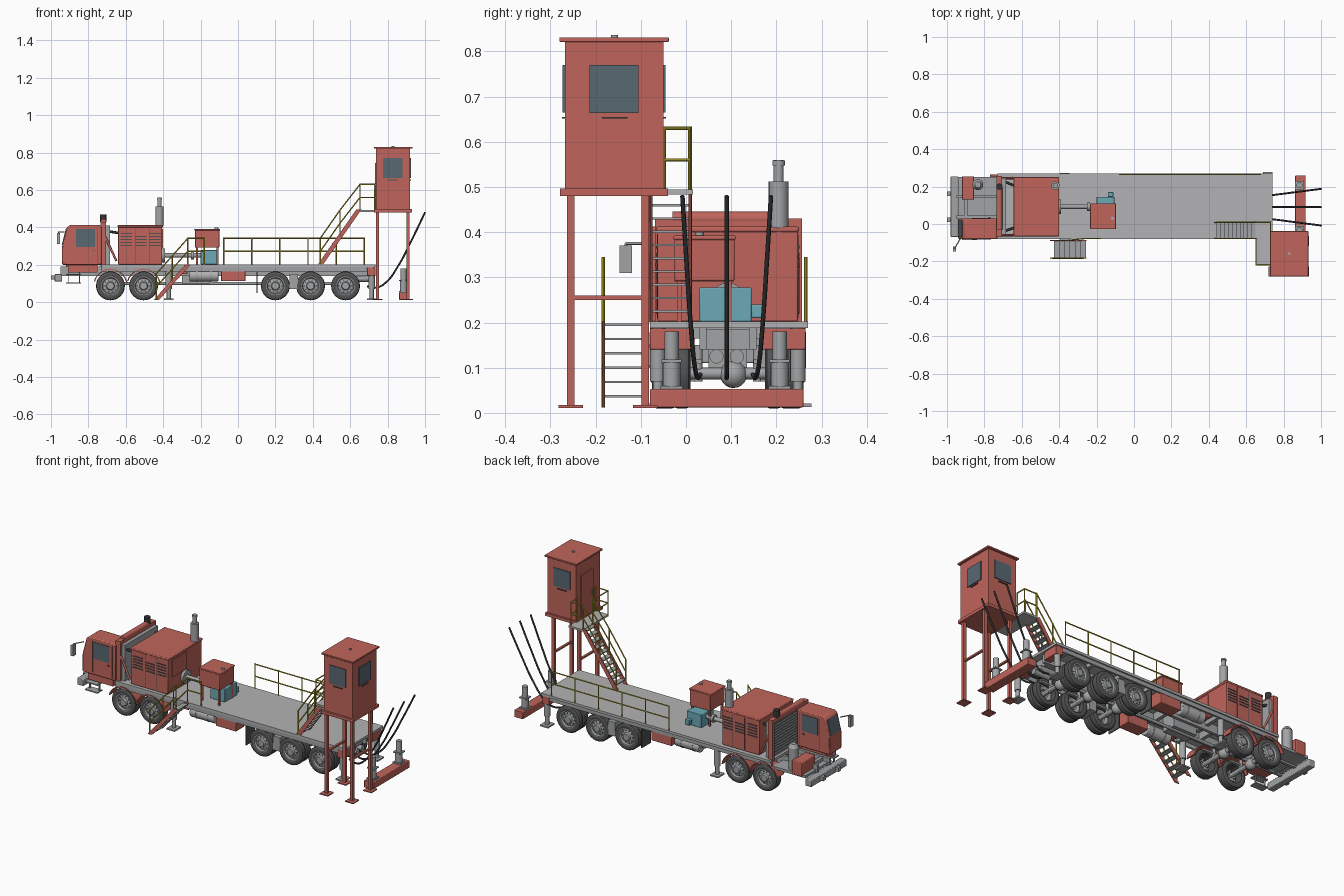
import bpy, bmesh, math
from mathutils import Vector, Matrix

if "Cube" in bpy.data.objects:
    bpy.data.objects.remove(bpy.data.objects["Cube"])

def mat(n, c):
    m = bpy.data.materials.new(n); m.diffuse_color = (*c, 1); return m
RED = mat("red_paint", (.53, .13, .105)); GLASS = mat("dark_glass", (.1, .14, .17))
TEAL = mat("teal", (.15, .4, .47)); YEL = mat("rail_yellow", (.5, .42, .03))
BLACK = mat("black_rubber", (.035, .035, .035)); DARK = mat("tyre", (.085, .085, .085))
STEEL = mat("steel", (.36, .37, .38)); DECK = mat("deck_grey", (.45, .45, .46))
C = .0925   # truck centreline in y

# --- primitive helpers: each returns a function that adds to a bmesh ---
def box(x0, x1, y0, y1, z0, z1):
    def f(bm):
        m = Matrix.Translation(((x0+x1)/2, (y0+y1)/2, (z0+z1)/2)) @ Matrix.Diagonal((abs(x1-x0), abs(y1-y0), abs(z1-z0), 1))
        bmesh.ops.create_cube(bm, size=1, matrix=m)
    return f
def rod(p, q, r, r2=None, n=12):
    def f(bm):
        a, b = Vector(p), Vector(q); d = b - a
        m = Matrix.Translation((a+b)/2) @ d.to_track_quat('Z', 'Y').to_matrix().to_4x4()
        bmesh.ops.create_cone(bm, cap_ends=True, segments=n, radius1=r, radius2=r if r2 is None else r2, depth=d.length, matrix=m)
    return f
def ball(p, r):
    return lambda bm: bmesh.ops.create_uvsphere(bm, u_segments=16, v_segments=10, radius=r, matrix=Matrix.Translation(p))
def prism(pts, y0, y1):
    def f(bm):
        face = bm.faces.new([bm.verts.new((x, y0, z)) for x, z in pts])
        g = bmesh.ops.extrude_face_region(bm, geom=[face])['geom']
        bmesh.ops.translate(bm, vec=(0, y1-y0, 0), verts=[v for v in g if isinstance(v, bmesh.types.BMVert)])
    return f
def lathe(prof, x, y, z, s, n=32):
    def f(bm):
        vs = [bm.verts.new((x, y - s*d, z + r)) for r, d in prof]
        es = [bm.edges.new(e) for e in zip(vs, vs[1:])]
        bmesh.ops.spin(bm, geom=vs+es, cent=(x, y, z), axis=(0, 1, 0), angle=2*math.pi, steps=n, use_merge=True)
    return f
def obj(name, m, *prims, bevel=0):
    bm = bmesh.new()
    for p in prims: p(bm)
    bmesh.ops.remove_doubles(bm, verts=bm.verts, dist=1e-6)
    bmesh.ops.recalc_face_normals(bm, faces=bm.faces)
    for f in bm.faces: f.smooth = True
    for e in bm.edges: e.smooth = e.calc_face_angle(3) < .6
    me = bpy.data.meshes.new(name); bm.to_mesh(me); bm.free()
    o = bpy.data.objects.new(name, me); bpy.context.collection.objects.link(o)
    if m: me.materials.append(m)
    if bevel:
        b = o.modifiers.new("bevel", 'BEVEL'); b.width = bevel; b.segments = 2
    return o
def rail(name, base, h=.14, r=.0035):
    P = [Vector(p) for p in base]; ps = []
    for k in (h, h*.5):
        up = Vector((0, 0, k))
        ps += [rod(a+up, b+up, r, n=8) for a, b in zip(P, P[1:])]
    obj(name, YEL, *ps, *[rod(p, p+Vector((0, 0, h+r)), r, n=8) for p in P])
def stairs(name, x0, z0, x1, z1, y0, y1, n):
    pr = [(x0-.013, z0), (x0+.015, z0), (x1+.015, z1), (x1-.013, z1)]
    obj(name+"_stringers", RED, prism(pr, y0, y0+.006), prism(pr, y1-.006, y1))
    obj(name+"_treads", STEEL, *[box(x0+(x1-x0)*t-.014, x0+(x1-x0)*t+.016, y0+.006, y1-.006, z0+(z1-z0)*t-.003, z0+(z1-z0)*t+.002)
                                 for t in [(i+.8)/n for i in range(n)]])

# --- chassis and deck ---
obj("deck", DECK, box(-.73, .74, -.08, .27, .188, .202))
obj("frame_rails", STEEL, *[box(-.95, .72, C+s*.055-.008, C+s*.055+.008, .14, .19) for s in (-1, 1)],
    *[box(x-.01, x+.01, .04, .145, .145, .185) for x in (-.9, -.6, -.4, -.1, .1, .3, .48, .68)],
    *[box(x-.01, x+.01, -.075, .26, .165, .19) for x in (-.35, -.1, .1, .29, .48, .66)],
    *[box(-.73, .72, C+s*.165-.005, C+s*.165+.005, .165, .19) for s in (-1, 1)])
obj("bumper", STEEL, box(-.98, -.94, -.07, .255, .11, .15), bevel=.004)
obj("tow_hooks", STEEL, *[box(-1, -.97, C+s*.07-.012, C+s*.07+.012, .12, .143) for s in (-1, 1)])
obj("rear_outrigger_housings", RED, *[box(.69, .735, C+s*.172, C+s*.075, .14, .187) for s in (-1, 1)], bevel=.003)
for x, d in ((-.37, .15), (.715, .155)):
    obj("outrigger_legs", STEEL, *[p for s in (-1, 1) for p in (
        rod((x, C+s*d, .07), (x, C+s*d, .19), .017, n=16), rod((x, C+s*d, .015), (x, C+s*d, .08), .011),
        box(x-.026, x+.026, C+s*d-.03, C+s*d+.03, .013, .021))])

# --- wheels, axles, fenders ---
def tyre(w):
    return [(.05, .003), (.058, 0), (.069, .001), (.075, .005), (.077, .01), (.077, w-.01), (.075, w-.005), (.069, w-.001), (.058, w), (.05, w-.003), (.05, .003)]
def rim(w):
    return [(.051, w-.004), (.051, .003), (.045, .003), (.041, .014), (.027, .01), (.023, .009), (.019, -.002), (0, -.002)]
axles = [(-.682, 1), (-.505, 1), (.2, 2), (.388, 2), (.575, 2)]
for i, (x, k) in enumerate(axles):
    w = .055 if k == 1 else .04
    T, R, N = [], [], []
    for s in (-1, 1):
        for j in range(k):
            y = C + s*(.168 - j*.046)
            T.append(lathe(tyre(w), x, y, .087, s)); R.append(lathe(rim(w), x, y, .087, s))
        for a in range(10):
            c, d = math.cos(a*math.pi/5), math.sin(a*math.pi/5)
            N.append(rod((x+.033*c, C+s*.15, .087+.033*d), (x+.033*c, C+s*.158, .087+.033*d), .0045, n=6))
    obj(f"tyres_{i}", DARK, *T); obj(f"rims_{i}", STEEL, *R); obj(f"wheel_nuts_{i}", DARK, *N)
    obj(f"axle_{i}", STEEL, rod((x, -.05, .087), (x, .235, .087), .013), ball((x, .105, .085), .03),
        *[rod((x+.0, C+s*.065, .07), (x, C+s*.065, .15), .009) for s in (-1, 1)],
        *[box(x-.07, x+.07, C+s*.065-.008, C+s*.065+.008, .108, .118) for s in (-1, 1)])
    if k == 1:
        A = [math.radians(t) for t in range(8, 173, 12)]
        arc = [(x+.092*math.cos(a), .087+.092*math.sin(a)) for a in A] + [(x+.086*math.cos(a), .087+.086*math.sin(a)) for a in reversed(A)]
        obj(f"fenders_{i}", RED, *[prism(arc, C+s*.173, C+s*.11) for s in (-1, 1)])
obj("drive_shaft", STEEL, rod((-.68, .105, .1), (.575, .105, .1), .009), box(-.3, -.15, .05, .135, .1, .185), box(.6, .7, .04, .14, .14, .185),
    *[rod((.62, C+d, .125), (.72, C+d, .125), .016) for d in (-.025, .02)])
obj("suspension_brackets", STEEL, *[box(.275, .32, C+s*.165, C+s*.06, .07, .15) for s in (-1, 1)])
obj("mud_flaps", DARK, *[box(.1, .105, C+s*.168, C+s*.085, .05, .165) for s in (-1, 1)])

# --- side tanks and tool boxes ---
obj("air_tanks", DECK, *[rod((-.26, C+s*.135, .143), (-.105, C+s*.135, .143), .033, n=24) for s in (-1, 1)], bevel=.005)
obj("tank_straps", STEEL, *[rod((x, C+s*.135, .143), (x+.008, C+s*.135, .143), .035, n=24) for s in (-1, 1) for x in (-.225, -.15)])
obj("tool_boxes", RED, *[box(-.09, .04, C+s*.168, C+s*.09, .112, .187) for s in (-1, 1)],
    *[box(-.3, -.27, C+s*.16, C+s*.1, .15, .187) for s in (-1, 1)], bevel=.003)

# --- driver cab ---
obj("cab", RED, prism([(-.94, .2), (-.94, .3), (-.915, .4), (-.9, .412), (-.735, .412), (-.73, .4), (-.73, .2)], -.08, .03), bevel=.005)
obj("cab_base", RED, box(-.91, -.75, -.07, .02, .16, .21))
obj("cab_side_windows", GLASS, box(-.865, -.765, -.083, .033, .295, .39))
obj("windshield", GLASS, prism([(-.937, .305), (-.917, .393), (-.92, .395), (-.942, .307)], -.07, .02))
obj("cab_door_seams", DARK, *[box(x, x+.002, -.081, .031, .215, .395) for x in (-.875, -.75)], box(-.78, -.765, -.084, .034, .275, .28))
obj("mirror", STEEL, box(-.968, -.952, -.147, -.12, .31, .37), rod((-.93, -.08, .375), (-.96, -.133, .375), .003), rod((-.96, -.133, .36), (-.96, -.133, .375), .003))
obj("cab_steps", STEEL, *[box(-.92, -.84, -.085, -.04, z, z+.006) for z in (.1, .145)],
    *[box(x, x+.004, -.06, -.05, .1, .19) for x in (-.91, -.85)])

# --- nose equipment beside the cab ---
obj("front_box", RED, box(-.92, -.855, .13, .255, .155, .235), bevel=.004)
obj("front_platform", STEEL, box(-.94, -.73, .03, .25, .15, .165))
obj("air_filter", STEEL, rod((-.835, .21, .165), (-.835, .21, .29), .027, n=24), rod((-.835, .21, .29), (-.835, .21, .31), .029, .016, n=24))

# --- radiator and intake ---
obj("radiator", STEEL, box(-.715, -.685, -.055, .245, .2, .41), *[box(-.722, -.715, -.05, .24, .215+i*.016, .222+i*.016) for i in range(12)])
obj("radiator_frame", RED, *[box(-.735, -.705, y-.007, y+.007, .19, .43) for y in (-.062, .25)], box(-.735, -.705, -.069, .245, .41, .43),
    *[rod((-.71, y, .35), (-.65, y, .22), .006) for y in (-.06, .245)])
obj("intake_pipe", RED, rod((-.72, -.03, .43), (-.72, .2, .43), .016, n=16), ball((-.72, .2, .43), .016))
obj("intake_cap", BLACK, rod((-.72, .2, .43), (-.72, .2, .47), .017, n=16))
obj("hoses", BLACK, rod((-.7, .23, .38), (-.64, .205, .37), .007), rod((-.7, -.04, .38), (-.64, -.02, .37), .007))

# --- engine house ---
obj("engine_house", RED, box(-.642, -.405, -.063, .248, .202, .405), box(-.645, -.4, -.066, .25, .4, .412), bevel=.004)
obj("engine_louvres", DARK, *[box(-.628+c*.078, -.568+c*.078, -.066, .251, .3+r*.016, .306+r*.016) for c in range(3) for r in range(5) if (c, r) != (1, 4)])
obj("engine_door_seams", DARK, *[box(x, x+.002, -.0645, .2495, .21, .395) for x in (-.55, -.475)])
obj("engine_end_panel", RED, box(-.405, -.4, -.025, .105, .29, .39))
obj("muffler", STEEL, rod((-.42, .205, .39), (-.42, .205, .415), .012, .022, n=20), rod((-.42, .205, .41), (-.42, .205, .512), .022, n=20),
    rod((-.42, .205, .51), (-.42, .205, .56), .011, n=16), rod((-.42, .205, .548), (-.42, .205, .558), .014, n=16))
obj("output_shaft", STEEL, rod((-.41, C, .25), (-.39, C, .25), .038, n=20), rod((-.4, C, .25), (-.2, C, .25), .012), rod((-.25, C, .25), (-.235, C, .25), .022, n=16))

# --- control cabinet ---
obj("control_box", RED, box(-.23, -.1, -.025, .107, .292, .385), box(-.234, -.096, -.028, .11, .383, .392), bevel=.003)
obj("control_box_legs", RED, *[box(x-.005, x+.005, y-.005, y+.005, .2, .295) for x in (-.22, -.11) for y in (-.015, .097)])
obj("control_box_knob", STEEL, rod((-.115, .03, .39), (-.115, .03, .4), .01))
obj("pump", TEAL, box(-.2, -.105, .03, .145, .202, .278), box(-.14, -.11, .145, .17, .21, .24), bevel=.003)

# --- boarding stairs and deck railings ---
stairs("boarding_stairs", -.437, .012, -.268, .202, -.185, -.085, 6)
rail("boarding_rail_outer", [(-.437, -.183, .012), (-.352, -.183, .107), (-.268, -.183, .202)])
rail("boarding_rail_inner", [(-.352, -.087, .107), (-.268, -.078, .202), (-.18, -.078, .202)])
rail("back_rail", [(-.077+i*.1504, .265, .202) for i in range(6)])
stairs("tower_stairs", .44, .202, .645, .495, -.08, .012, 10)
for y in (-.078, .01):
    rail("tower_stair_rail", [(.44, y, .202), (.545, y, .352), (.652, y, .49)])

# --- lookout cabin on tower ---
obj("landing", DECK, box(.65, .74, -.22, .015, .483, .494))
rail("landing_rail_back", [(.652, .008, .49), (.73, .008, .49), (.73, -.048, .49)])
rail("landing_rail_front", [(.652, -.08, .49), (.652, -.218, .49), (.735, -.218, .49)])
obj("tower_cabin", RED, box(.738, .92, -.268, -.05, .49, .822))
obj("tower_roof", RED, box(.728, .932, -.28, -.038, .821, .831), bevel=.002)
obj("tower_floor", RED, box(.728, .93, -.279, -.04, .48, .497))
obj("roof_vent", STEEL, rod((.83, -.158, .83), (.83, -.158, .836), .008))
obj("tower_windows", GLASS, box(.775, .88, -.273, -.045, .665, .77), box(.83, .925, -.213, -.105, .664, .77))
obj("window_ledges", DARK, box(.92, .926, -.186, -.13, .651, .655), box(.8, .855, -.274, -.044, .651, .655))
obj("tower_door", RED, box(.732, .74, -.2, -.09, .497, .745))
obj("door_handle", STEEL, box(.727, .733, -.19, -.183, .6, .63))
LX, LY = (.746, .909), (-.255, -.09)
obj("tower_legs", RED, *[p for x in LX for y in LY for p in (box(x-.009, x+.009, y-.008, y+.008, .015, .482),
    box(x-.026, x+.026, y-.027, y+.027, .011, .017))],
    *[box(x-.006, x+.006, *LY, .25, .26) for x in LX])

# --- rear jack beam and hanging cables ---
obj("jack_beam", RED, box(.862, .918, -.08, .26, .012, .053), bevel=.003)
obj("beam_jacks", STEEL, *[p for y in (-.032, .207) for p in (rod((.885, y, .05), (.885, y, .115), .02, n=16), rod((.885, y, .11), (.885, y, .18), .016, n=16),
    box(.862, .908, y-.022, y+.022, .112, .118), box(.862, .908, y-.024, y+.024, .052, .06))])
for k in (-1, 0, 1):
    cu = [(.69, .085), (.74, .078), (.79, .105), (.86, .2), (.93, .335), (1.0, .48)]
    P = [(x, .09+k*(.058+.04*((x-.69)/.31)), z) for x, z in cu]
    c = bpy.data.curves.new("cable", 'CURVE'); c.dimensions = '3D'; c.bevel_depth = .005; c.bevel_resolution = 2; c.use_fill_caps = True
    s = c.splines.new('BEZIER'); s.bezier_points.add(len(P)-1)
    for b, p in zip(s.bezier_points, P):
        b.co = p; b.handle_left_type = b.handle_right_type = 'AUTO'
    c.materials.append(BLACK)
    bpy.context.collection.objects.link(bpy.data.objects.new("cable", c))

for m in bpy.data.materials:
    if m.users and not m.is_grease_pencil:
        m.use_nodes = True
        m.node_tree.nodes["Principled BSDF"].inputs["Base Color"].default_value = m.diffuse_color
